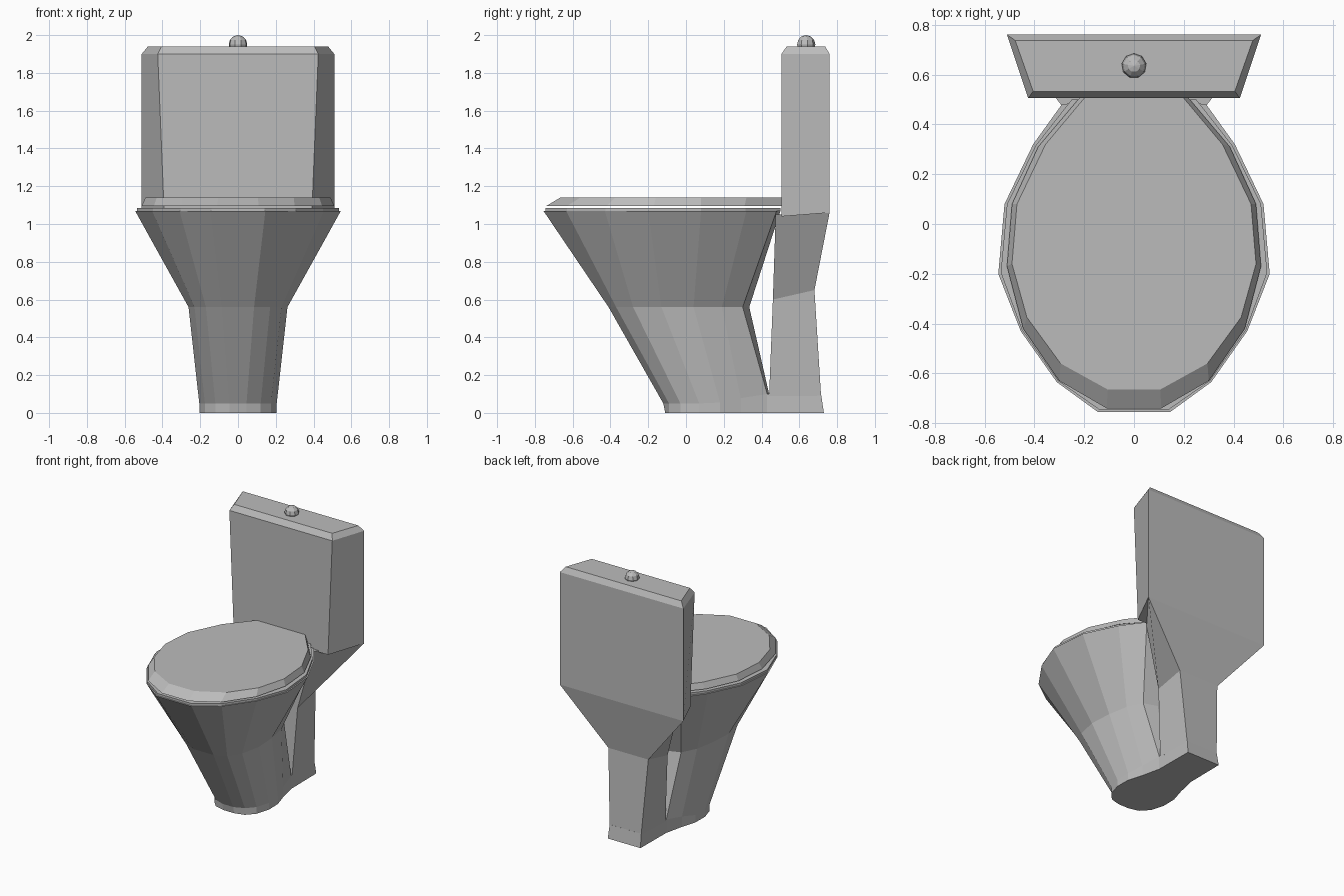
import bpy, bmesh

if "Cube" in bpy.data.objects:
    bpy.data.objects.remove(bpy.data.objects["Cube"])

glaze = bpy.data.materials.new("grey_ceramic")
glaze.diffuse_color = (0.5, 0.5, 0.5, 1)
glaze.use_nodes = True
glaze.node_tree.nodes["Principled BSDF"].inputs["Base Color"].default_value = glaze.diffuse_color


def finish(name, bm):
    bmesh.ops.recalc_face_normals(bm, faces=bm.faces)
    me = bpy.data.meshes.new(name)
    bm.to_mesh(me)
    bm.free()
    me.materials.append(glaze)
    ob = bpy.data.objects.new(name, me)
    bpy.context.collection.objects.link(ob)
    return ob


def loft(name, rings):
    """Skin half outlines (x, y, z), front to back, mirrored across x."""
    bm = bmesh.new()
    loops = []
    for half in rings:
        full = half + [(-x, y, z) for x, y, z in reversed(half)]
        loops.append([bm.verts.new(p) for p in full])
    n = len(loops[0])
    for a, b in zip(loops, loops[1:]):
        for i in range(n):
            j = (i + 1) % n
            bm.faces.new((a[i], a[j], b[j], b[i]))
    bm.faces.new(loops[0][::-1])
    bm.faces.new(loops[-1])
    return finish(name, bm)


def at(outline, z):
    return [(x, y, z) for x, y in outline]


# Foot: low plinth whose upper edge rises toward the column
foot = [(.045, -.11), (.12, -.09), (.175, -.03), (.205, .07), (.203, .18),
        (.17, .29), (.138, .43), (.135, .73)]
foot_z = [.05, .05, .05, .05, .055, .078, .10, .10]
foot_top = [(x, y, z) for (x, y), z in zip(foot, foot_z)]
foot_top[0] = (.045, -.12, .05)
foot_top[-1] = (.13, .715, .10)
loft("foot", [at(foot, 0), foot_top])

# Bowl: pedestal up to a waist, then flaring out to the rim
waist = [(.085, -.41), (.17, -.37), (.23, -.28), (.262, -.13), (.252, .04),
         (.225, .19), (.17, .30), (.07, .335)]
rim = [(.145, -.755), (.31, -.635), (.455, -.43), (.545, -.20), (.52, .08),
       (.405, .32), (.29, .48), (.15, .50)]
pedestal = foot_top[:7] + [(.10, .44, .10)]
loft("bowl", [pedestal, at(waist, .56), at(rim, 1.07)])

# Seat and lid, separated by a thin gap
seat = [(.14, -.745), (.305, -.63), (.45, -.425), (.535, -.195), (.51, .08),
        (.395, .315), (.25, .50)]
loft("seat", [at(seat, 1.07), at(seat, 1.086)])
lid_low = [(.11, -.74), (.30, -.63), (.445, -.42), (.51, -.17), (.49, .08),
           (.385, .31), (.22, .505)]
lid_top = [(.105, -.665), (.295, -.56), (.43, -.375), (.49, -.16), (.47, .08),
           (.355, .32), (.20, .505)]
loft("lid", [at(lid_low, 1.095), at(lid_top, 1.14)])

# Rear column flaring out to carry the tank
loft("rear_column", [[(.138, .44, .09), (.13, .715, .09)],
                     [(.17, .46, .60), (.165, .68, .65)],
                     [(.29, .475, 1.05), (.51, .76, 1.06)]])

# Tank with tapered sides and a chamfered top
loft("tank", [[(.39, .505, 1.04), (.51, .76, 1.06)],
              [(.425, .505, 1.90), (.51, .76, 1.90)],
              [(.405, .533, 1.94), (.477, .737, 1.94)]])

# Flush knob
bm = bmesh.new()
bmesh.ops.create_uvsphere(bm, u_segments=9, v_segments=6, radius=.05)
bmesh.ops.translate(bm, verts=bm.verts, vec=(0, .635, 1.95))
finish("flush_knob", bm)
